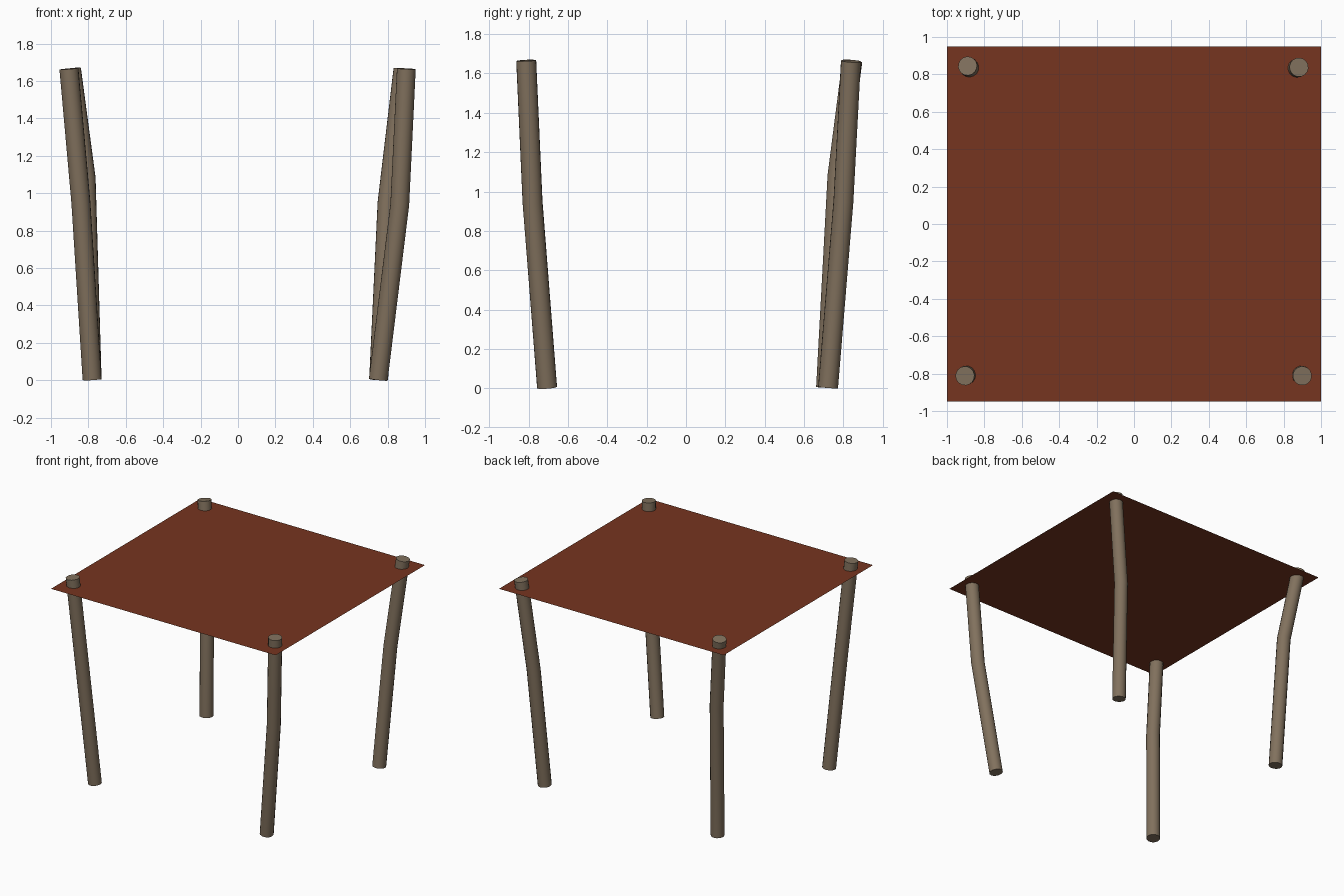
import bpy

if "Cube" in bpy.data.objects:
    bpy.data.objects.remove(bpy.data.objects["Cube"])


def material(name, color):
    m = bpy.data.materials.new(name)
    m.diffuse_color = (*color, 1)
    m.use_nodes = True
    m.node_tree.nodes["Principled BSDF"].inputs["Base Color"].default_value = m.diffuse_color
    return m


wood = material("wood", (0.22, 0.165, 0.11))
cloth = material("cloth", (0.18, 0.035, 0.014))

# Bent posts: bottom, bend and top of each centre line
posts = {
    "front_left_post": [(-0.78, -0.706, 0.004), (-0.84, -0.78, 0.95), (-0.904, -0.812, 1.665)],
    "front_right_post": [(0.75, -0.706, 0.004), (0.865, -0.78, 0.94), (0.90, -0.812, 1.665)],
    "back_left_post": [(-0.78, 0.712, 0.004), (-0.812, 0.77, 1.08), (-0.89, 0.845, 1.662)],
    "back_right_post": [(0.752, 0.722, 0.004), (0.797, 0.80, 0.95), (0.882, 0.838, 1.663)],
}
for name, path in posts.items():
    curve = bpy.data.curves.new(name, 'CURVE')
    curve.dimensions = '3D'
    curve.bevel_depth = 0.051
    curve.bevel_resolution = 6
    curve.use_fill_caps = True
    spline = curve.splines.new('POLY')
    spline.points.add(len(path) - 1)
    for point, co in zip(spline.points, path):
        point.co = (*co, 1)
    curve.materials.append(wood)
    post = bpy.data.objects.new(name, curve)
    bpy.context.collection.objects.link(post)
    # Turn the swept tube into a mesh with sharp cap rims
    bpy.ops.object.select_all(action='DESELECT')
    post.select_set(True)
    bpy.context.view_layer.objects.active = post
    bpy.ops.object.convert(target='MESH')
    bpy.ops.object.shade_smooth_by_angle()

# Thin flat canopy pierced by the posts
bpy.ops.mesh.primitive_plane_add(size=2, location=(0, 0, 1.6))
canopy = bpy.context.object
canopy.name = "canopy"
canopy.scale.y = 0.95
canopy.data.materials.append(cloth)
